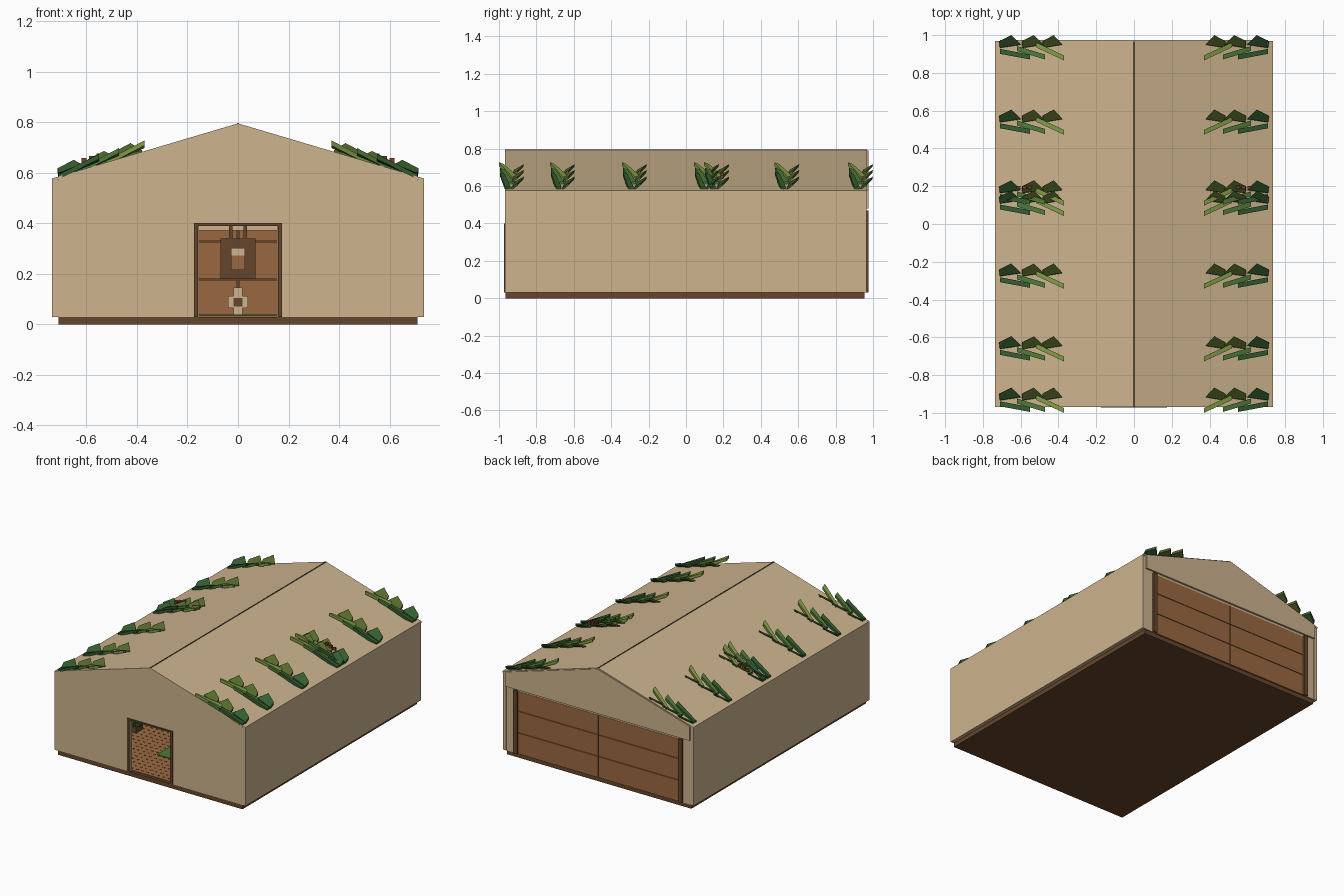
import bpy, bmesh
from mathutils import Vector

if "Cube" in bpy.data.objects:
    bpy.data.objects.remove(bpy.data.objects["Cube"])


def material(name, rgb):
    lin = [((c / 255 + 0.055) / 1.055) ** 2.4 for c in rgb]
    m = bpy.data.materials.new(name)
    m.diffuse_color = (*lin, 1)
    m.use_nodes = True
    m.node_tree.nodes["Principled BSDF"].inputs["Base Color"].default_value = m.diffuse_color
    return m


TAN = material("tan plaster", (205, 180, 142))
WOOD = material("warm wood", (154, 105, 65))
DARK = material("dark wood", (102, 70, 43))
LINE = material("ridge brown", (85, 72, 56))
DEEP = material("deep green", (52, 92, 46))
MID = material("mid green", (78, 122, 56))
LIGHT = material("light green", (128, 155, 70))
OLIVE = material("olive green", (84, 104, 44))
BERRY = material("berry red", (130, 62, 40))


def finish(name, bm, mats):
    bmesh.ops.recalc_face_normals(bm, faces=bm.faces[:])
    me = bpy.data.meshes.new(name)
    bm.to_mesh(me)
    bm.free()
    for m in mats:
        me.materials.append(m)
    ob = bpy.data.objects.new(name, me)
    bpy.context.collection.objects.link(ob)
    return ob


def prism(bm, pts, offset, mat=0):
    """Polygon swept along an offset vector."""
    off = Vector(offset)
    a = [bm.verts.new(p) for p in pts]
    b = [bm.verts.new(Vector(p) + off) for p in pts]
    n = len(a)
    faces = [bm.faces.new(a), bm.faces.new(b[::-1])]
    faces += [bm.faces.new((a[i], b[i], b[(i + 1) % n], a[(i + 1) % n])) for i in range(n)]
    for f in faces:
        f.material_index = mat


def add_box(bm, x0, x1, y0, y1, z0, z1, mat=0):
    prism(bm, [(x0, y0, z0), (x1, y0, z0), (x1, y1, z0), (x0, y1, z0)], (0, 0, z1 - z0), mat)


def boxes(name, mat, *dims):
    bm = bmesh.new()
    for d in dims:
        add_box(bm, *d)
    return finish(name, bm, [mat])


def slab(name, mat, profile, y0, y1):
    bm = bmesh.new()
    prism(bm, [(x, y0, z) for x, z in profile], (0, y1 - y0, 0))
    return finish(name, bm, [mat])


def roof_z(x):
    return 0.795 - 0.296 * abs(x)


def gable_wall(name, door_w, door_h, y0, y1):
    half = [(door_w, door_h), (door_w, 0.03), (0.71, 0.03), (0.71, roof_z(0.71) - 0.01)]
    left = [(-x, z) for x, z in reversed(half)]
    slab(name, TAN, half + [(0, 0.785)] + left, y0, y1)


# Base, floor and walls
boxes("base", DARK, (-0.71, 0.71, -0.965, 0.955, 0, 0.03))
boxes("floor", WOOD, (-0.70, 0.70, -0.945, 0.94, 0.03, 0.034))
boxes("side_walls", TAN, *[(min(s * .71, s * .735), max(s * .71, s * .735),
                           -0.968, 0.965, 0.03, 0.572) for s in (-1, 1)])
gable_wall("front_wall", 0.155, 0.39, -0.965, -0.945)
gable_wall("back_wall", 0.62, 0.465, 0.94, 0.962)
slab("back_gable", TAN, [(-0.71, 0.48), (0.71, 0.48), (0.71, roof_z(0.71) - .005),
                         (0, 0.79), (-0.71, roof_z(0.71) - .005)], 0.962, 0.975)

# Roof with a thin ridge line
for s, name in ((-1, "roof_left"), (1, "roof_right")):
    slab(name, TAN, [(0, 0.795), (s * 0.735, roof_z(0.735)),
                     (s * 0.735, roof_z(0.735) - 0.012), (0, 0.783)], -0.968, 0.968)
boxes("ridge_line", LINE, (-0.004, 0.004, -0.967, 0.967, 0.79, 0.796))

# Front doorway frame
boxes("door_frame", DARK, (-0.175, -0.158, -0.972, -0.94, 0.03, 0.4),
      (0.158, 0.175, -0.972, -0.94, 0.03, 0.4), (-0.175, 0.175, -0.972, -0.94, 0.39, 0.4))

# Back double doors: planks over a dark core, between posts
boxes("back_door_core", DARK, (-0.62, 0.62, 0.951, 0.957, 0.03, 0.465))
planks = []
for i in range(3):
    z = 0.03 + 0.15 * i
    top = min(z + 0.146, 0.465)
    planks += [(-0.62, -0.004, 0.945, 0.964, z, top), (0.004, 0.62, 0.945, 0.964, z, top)]
boxes("back_door_planks", WOOD, *planks)
boxes("back_posts", DARK, (-0.65, -0.62, 0.93, 0.975, 0.03, 0.47),
      (0.62, 0.65, 0.93, 0.975, 0.03, 0.47))

# Interior: floor dashes, rug, beam, sign, pedestal and potted plant
boxes("floor_dashes", DARK, *[(-0.66 + i * .04, -0.645 + i * .04, -0.92 + j * .04, -0.912 + j * .04,
                              0.033, 0.0355) for i in range(34) for j in range(30)])
boxes("rug", MID, (-0.155, 0.155, -0.67, 0.6, 0.034, 0.038))
boxes("ceiling_beam", TAN, (-0.7, 0.7, 0.88, 0.92, 0.372, 0.392))
boxes("hanging_sign", DARK, (-0.07, 0.07, 0.60, 0.62, 0.18, 0.34),
      (-0.035, -0.022, 0.605, 0.615, 0.34, 0.46), (0.022, 0.035, 0.605, 0.615, 0.34, 0.46))
boxes("sign_square", TAN, (-0.028, 0.028, 0.593, 0.6, 0.262, 0.302))
boxes("sign_center", WOOD, (-0.028, 0.028, 0.59, 0.593, 0.215, 0.272))
boxes("pedestal", TAN, (-0.018, 0.018, 0.6, 0.64, 0.034, 0.145),
      (-0.04, 0.04, 0.6, 0.64, 0.065, 0.112))
boxes("pedestal_check", DARK, (-0.018, 0.018, 0.595, 0.6, 0.07, 0.105))
boxes("pot", DARK, (-0.53, -0.45, -0.48, -0.40, 0.034, 0.08))
boxes("pot_leaves", DEEP, (-0.55, -0.43, -0.47, -0.41, 0.08, 0.1),
      (-0.52, -0.46, -0.5, -0.38, 0.08, 0.11))

# Roof foliage: rear wedge leaves and front blade leaves, opening in a V
BLADES = [(0.37, -0.055, 0.52, 0.015, 2), (0.47, -0.05, 0.62, -0.005, 1),
          (0.55, -0.05, 0.71, -0.02, 0)]
WEDGES = [(0.38, 0.48, 3), (0.48, 0.59, 3), (0.60, 0.71, 0)]


def foliage(name, y, side, berries=False):
    bm = bmesh.new()

    def pt(x, dy, lift):
        return (side * x, y + dy, roof_z(x) + lift)

    for x0, y0, x1, y1, m in BLADES:
        w = 0.013
        prism(bm, [pt(x0, y0 - w, 0.022), pt(x1, y1 - w, -0.012),
                   pt(x1, y1 + w, -0.006), pt(x0, y0 + w, 0.012)], (0, 0, 0.02), m)
    for x0, x1, m in WEDGES:
        prism(bm, [pt(x0, 0.012, -0.01), pt(x1, -0.004, -0.008),
                   pt(x1 + 0.004, 0.03, 0.018), pt((x0 + x1) / 2 - 0.005, 0.062, 0.032)],
              (0, 0.004, 0.016), m)
    if berries:
        for k in range(3):
            x = 0.54 + 0.03 * k
            z = roof_z(x) + 0.022
            a, b = sorted((side * x, side * (x + 0.02)))
            add_box(bm, a, b, y + 0.02, y + 0.035, z, z + 0.018, 4)
    finish(name, bm, [DEEP, MID, LIGHT, OLIVE, BERRY])


for n, y in enumerate((-0.932, -0.66, -0.275, 0.11, 0.165, 0.54, 0.934)):
    for s, label in ((-1, "left"), (1, "right")):
        foliage(f"foliage_{label}_{n + 1}", y, s, berries=(n == 4))
